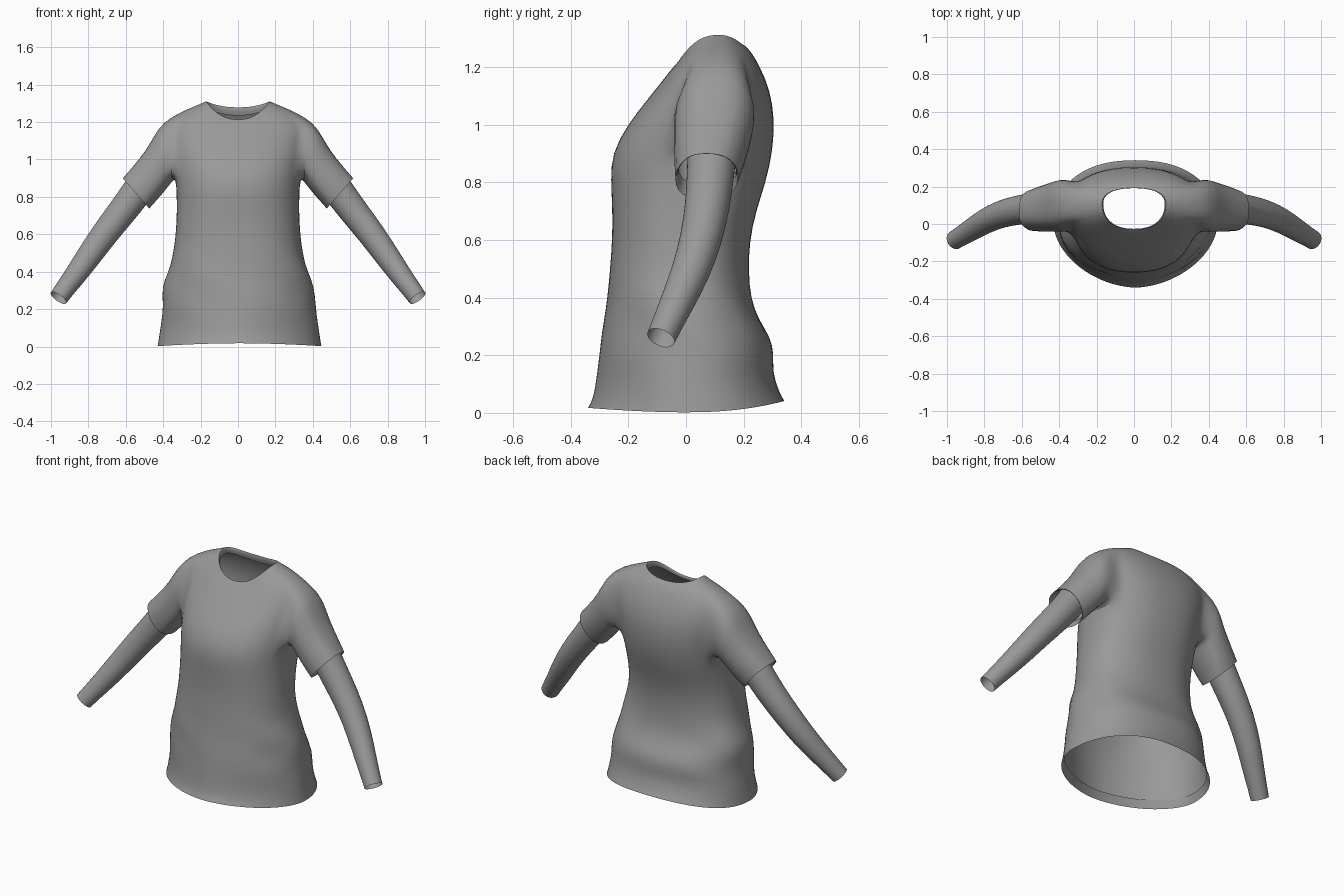
import bpy, bmesh, math
from mathutils import Vector

if "Cube" in bpy.data.objects:
    bpy.data.objects.remove(bpy.data.objects["Cube"])

SEG = 40
grey = bpy.data.materials.new("cloth grey")
grey.diffuse_color = (0.32, 0.32, 0.32, 1)
grey.use_nodes = True
grey.node_tree.nodes["Principled BSDF"].inputs["Base Color"].default_value = grey.diffuse_color


def spow(v, e):
    return math.copysign(abs(v) ** e, v)


def bridge(bm, a, b):
    """Join two equal loops of vertices with quads."""
    n = len(a)
    for i in range(n):
        j = (i + 1) % n
        bm.faces.new((a[i], a[j], b[j], b[i]))


def crease(bm, loop, value=0.9):
    """Keep a folded edge sharp when the cloth is subdivided."""
    layer = bm.edges.layers.float.get("crease_edge") or bm.edges.layers.float.new("crease_edge")
    for i, v in enumerate(loop):
        e = bm.edges.get((v, loop[(i + 1) % len(loop)]))
        e[layer] = value


def finish(name, bm):
    bmesh.ops.recalc_face_normals(bm, faces=bm.faces)
    me = bpy.data.meshes.new(name)
    bm.to_mesh(me)
    bm.free()
    ob = bpy.data.objects.new(name, me)
    bpy.context.collection.objects.link(ob)
    me.materials.append(grey)
    bpy.ops.object.select_all(action='DESELECT')
    ob.select_set(True)
    bpy.context.view_layer.objects.active = ob
    sub = ob.modifiers.new("smooth", 'SUBSURF')
    sub.levels = sub.render_levels = 1
    bpy.ops.object.shade_smooth_by_angle(angle=math.radians(60))


def torso_ring(hx, yf, yc, yb, zf, zs, zb):
    """Oval with its own height at the front, sides and back, plus soft folds near the waist."""
    pts = []
    for i in range(SEG):
        a = 2 * math.pi * i / SEG
        c, s = math.cos(a), math.sin(a)
        front_n = 1.8 + 0.5 * min(1, max(0, (zs - 0.12) / 0.45))
        n = 2.3 if s > 0 else front_n
        x = hx * spow(c, 2 / n)
        y = abs(spow(s, 2 / n)) * ((yb - yc) if s > 0 else (yf - yc))
        z = zs * c * c + (zb if s > 0 else zf) * s * s
        fold = max(0, 1 - abs(z - 0.32) / 0.24) * (0.3 + 0.7 * c * c)
        k = 1 + 0.04 * fold * math.sin(26 * z + 4 * a + 0.6 * math.sin(3 * a))
        pts.append((x * k + 0.008 * (z < 0.3), yc + y * k, z))
    return pts


# Shirt body: half width, front y, side y, back y, then front / side / back heights
BODY = [
    (0.425, -0.315, 0.00, 0.318, 0.060, 0.050, 0.085),  # inner hem
    (0.440, -0.342, 0.00, 0.343, 0.016, 0.000, 0.040),
    (0.433, -0.322, 0.00, 0.325, 0.050, 0.040, 0.070),
    (0.420, -0.312, 0.00, 0.300, 0.12, 0.13, 0.14),
    (0.412, -0.302, 0.00, 0.308, 0.20, 0.22, 0.21),
    (0.398, -0.290, 0.00, 0.292, 0.28, 0.32, 0.265),
    (0.380, -0.280, 0.00, 0.248, 0.36, 0.40, 0.325),
    (0.355, -0.270, 0.00, 0.225, 0.44, 0.47, 0.40),
    (0.340, -0.262, 0.00, 0.218, 0.52, 0.54, 0.49),
    (0.332, -0.256, 0.00, 0.220, 0.61, 0.62, 0.59),
    (0.328, -0.256, 0.01, 0.243, 0.71, 0.71, 0.70),
    (0.328, -0.262, 0.03, 0.278, 0.81, 0.81, 0.80),
    (0.334, -0.258, 0.05, 0.302, 0.90, 0.90, 0.91),  # armpit
    (0.350, -0.204, 0.08, 0.308, 1.00, 1.01, 1.02),
    (0.370, -0.127, 0.10, 0.292, 1.095, 1.11, 1.12),
    (0.370, -0.072, 0.11, 0.257, 1.165, 1.195, 1.20),
    (0.310, -0.046, 0.11, 0.228, 1.197, 1.253, 1.25),
    (0.225, -0.034, 0.11, 0.205, 1.210, 1.287, 1.274),
    (0.170, -0.030, 0.11, 0.193, 1.213, 1.312, 1.279),  # collar edge
    (0.163, -0.024, 0.11, 0.190, 1.205, 1.295, 1.265),
    (0.168, -0.030, 0.11, 0.200, 1.190, 1.275, 1.235),  # inner collar
]
HEM, PIT, SHOULDER, COLLAR = 1, 12, 16, 18

# Sleeve rings: top x,z, bottom x,z, front y, back y
SLEEVE = [
    (0.405, 1.198, 0.348, 0.885, -0.045, 0.245),
    (0.452, 1.120, 0.368, 0.858, -0.048, 0.238),
    (0.495, 1.045, 0.395, 0.825, -0.047, 0.224),
    (0.555, 0.970, 0.432, 0.782, -0.046, 0.208),
    (0.618, 0.898, 0.474, 0.735, -0.042, 0.185),  # cuff edge
    (0.604, 0.898, 0.474, 0.752, -0.032, 0.176),
    (0.565, 0.935, 0.450, 0.785, -0.030, 0.180),  # inner cuff
]
CUFF = 4

# Columns of the armhole patch, from front to back
C0, C1 = -3, 4
HOLE = ([(PIT, c) for c in range(C0, C1)] + [(r, C1) for r in range(PIT, SHOULDER)]
        + [(SHOULDER, c) for c in range(C1, C0, -1)] + [(r, C0) for r in range(SHOULDER, PIT, -1)])


def column(side, c):
    return (c if side > 0 else SEG // 2 - c) % SEG


# Shirt: body skinned around the armholes, with sleeves growing out of them
bm = bmesh.new()
rows = [[bm.verts.new(p) for p in torso_ring(*r)] for r in BODY]
for r in range(len(rows) - 1):
    bridge(bm, rows[r], rows[r + 1])
for side in (-1, 1):
    patch = []
    for r in range(PIT, SHOULDER):
        for c in range(C0, C1):
            i, j = column(side, c), column(side, c + 1)
            patch.append(bm.faces.get((rows[r][i], rows[r][j], rows[r + 1][j], rows[r + 1][i])))
    bmesh.ops.delete(bm, geom=patch, context='FACES_ONLY')
    loop = [rows[r][column(side, c)] for r, c in HOLE]
    angles = [math.atan2((v.co.y - 0.085) / 0.13, (v.co.z - 1.075) / 0.175) for v in loop]
    for k, (tx, tz, bx, bz, yf, yb) in enumerate(SLEEVE):
        ring = []
        for a in angles:
            u = 0.5 + 0.5 * spow(math.cos(a), 0.9)
            v = 0.5 + 0.5 * spow(math.sin(a), 0.9)
            ring.append(bm.verts.new((side * (bx + (tx - bx) * u), yf + (yb - yf) * v,
                                      bz + (tz - bz) * u)))
        bridge(bm, loop, ring)
        loop = ring
        if k == CUFF:
            crease(bm, ring)
for r in (HEM, COLLAR):
    crease(bm, rows[r])
# Drop the vertices left inside the armholes
bmesh.ops.delete(bm, geom=[e for e in bm.edges if not e.link_faces], context='EDGES')
bmesh.ops.delete(bm, geom=[v for v in bm.verts if not v.link_faces], context='VERTS')
finish("shirt", bm)

# Arm path: centre x, y, z and radius
ARM = [
    (0.490, 0.090, 0.90, 0.086),
    (0.545, 0.085, 0.82, 0.083),
    (0.620, 0.075, 0.72, 0.079),
    (0.708, 0.055, 0.61, 0.074),
    (0.793, 0.018, 0.49, 0.068),
    (0.867, -0.030, 0.385, 0.060),
    (0.920, -0.062, 0.315, 0.054),
    (0.960, -0.087, 0.260, 0.051),
]


# Arms: tapered tubes along the path
for side, label in ((-1, "left"), (1, "right")):
    bm = bmesh.new()
    last = None
    for i, (x, y, z, rad) in enumerate(ARM):
        p, q = ARM[max(i - 1, 0)], ARM[min(i + 1, len(ARM) - 1)]
        d = (Vector(q[:3]) - Vector(p[:3])).normalized()
        u = d.cross(Vector((0, 1, 0))).normalized()
        v = d.cross(u)
        ring = []
        for k in range(20):
            a = 2 * math.pi * k / 20
            w = Vector((x, y, z)) + rad * (u * math.cos(a) + v * math.sin(a))
            ring.append(bm.verts.new((side * w.x, w.y, w.z)))
        if last:
            bridge(bm, last, ring)
        last = ring
    finish(label + "_arm", bm)
